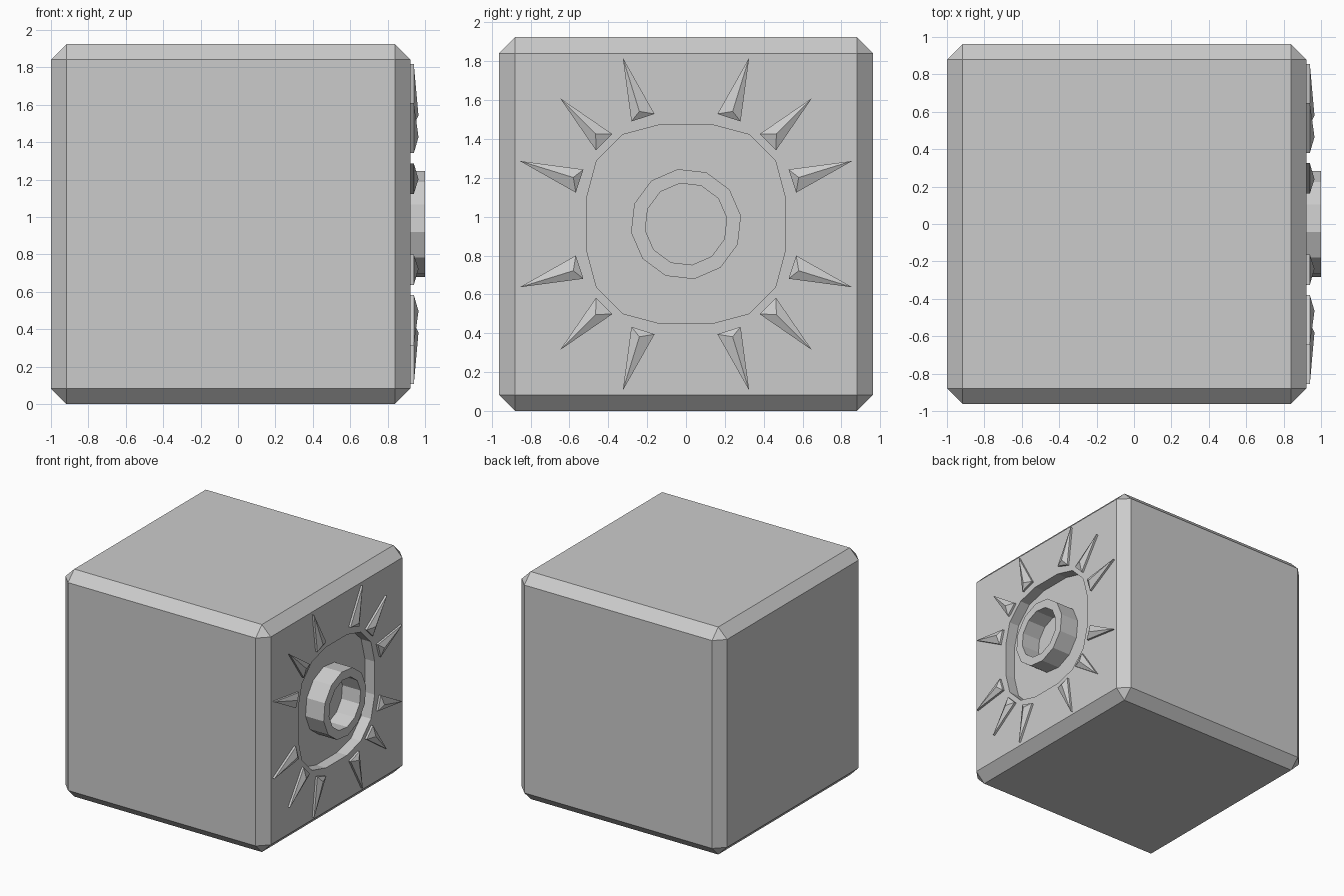
import bpy, bmesh
from math import radians, cos, sin
from mathutils import Vector

if "Cube" in bpy.data.objects:
    bpy.data.objects.remove(bpy.data.objects["Cube"])

CZ = 0.962      # height of the block centre
FACE = 0.922    # x of the decorated face
FLOOR = 0.83    # x of the recess floor


def make(name, bm):
    bmesh.ops.recalc_face_normals(bm, faces=bm.faces)
    me = bpy.data.meshes.new(name)
    bm.to_mesh(me)
    bm.free()
    ob = bpy.data.objects.new(name, me)
    bpy.context.collection.objects.link(ob)
    return ob


def loop(bm, pts, x):
    """Outline given around the face centre, placed at depth x."""
    return [bm.verts.new((x, y, CZ + z)) for y, z in pts]


def bridge(bm, a, b):
    for i in range(len(a)):
        j = (i + 1) % len(a)
        bm.faces.new((a[i], a[j], b[j], b[i]))


def polygon(r, n, start):
    return [(r * cos(radians(start + 360 * i / n)), r * sin(radians(start + 360 * i / n)))
            for i in range(n)]


# Chamfered block
bm = bmesh.new()
bmesh.ops.create_cube(bm, size=1)
for v in bm.verts:
    v.co = Vector((v.co.x * 1.922 - 0.039, v.co.y * 1.924, v.co.z * 1.924 + CZ))
bmesh.ops.bevel(bm, geom=bm.edges[:], offset=0.083, offset_type='OFFSET',
                segments=1, profile=0.5, affect='EDGES')
block = make("block", bm)

# Rounded-square recess cut into the right face
outline = []
for q, (sy, sz) in enumerate([(1, 1), (-1, 1), (-1, -1), (1, -1)]):
    for k in range(4):
        a = radians(90 * q + 30 * k)
        outline.append((0.14 * sy + 0.37 * cos(a), 0.14 * sz + 0.37 * sin(a)))
bm = bmesh.new()
inner, outer = loop(bm, outline, FLOOR), loop(bm, outline, 1.1)
bridge(bm, inner, outer)
bm.faces.new(inner)
bm.faces.new(outer)
cutter = make("recess_cutter", bm)
cutter.hide_render = True
cut = block.modifiers.new("recess", 'BOOLEAN')
cut.operation = 'DIFFERENCE'
cut.solver = 'EXACT'
cut.object = cutter
bpy.context.view_layer.objects.active = block
bpy.ops.object.modifier_apply(modifier=cut.name)
bpy.data.objects.remove(cutter)

# Twelve-sided ring standing on the recess floor
bm = bmesh.new()
big, small = polygon(0.286, 12, 8.5), polygon(0.212, 12, 8.5)
rings = [loop(bm, big, FLOOR), loop(bm, big, 1.0),
         loop(bm, small, 1.0), loop(bm, small, FLOOR)]
for i in range(4):
    bridge(bm, rings[i], rings[(i + 1) % 4])
make("ring", bm)

# Rays: thin triangular base with a raised peak; tip, two base corners, peak
ray = [(0.325, 0.856), (0.162, 0.567), (0.281, 0.528), (0.24, 0.58)]
diagonal = [(0.648, 0.648), (0.379, 0.463), (0.463, 0.379), (0.465, 0.465)]
bm = bmesh.new()
for shape in (ray, diagonal, [(z, y) for y, z in ray]):
    for sy in (1, -1):
        for sz in (1, -1):
            pts = [(y * sy, z * sz) for y, z in shape]
            low, mid = loop(bm, pts[:3], FACE), loop(bm, pts[:3], 0.94)
            peak = loop(bm, pts[3:], 0.965)[0]
            bridge(bm, low, mid)
            bm.faces.new(low)
            for i in range(3):
                bm.faces.new((mid[i], mid[(i + 1) % 3], peak))
make("sun_rays", bm)
